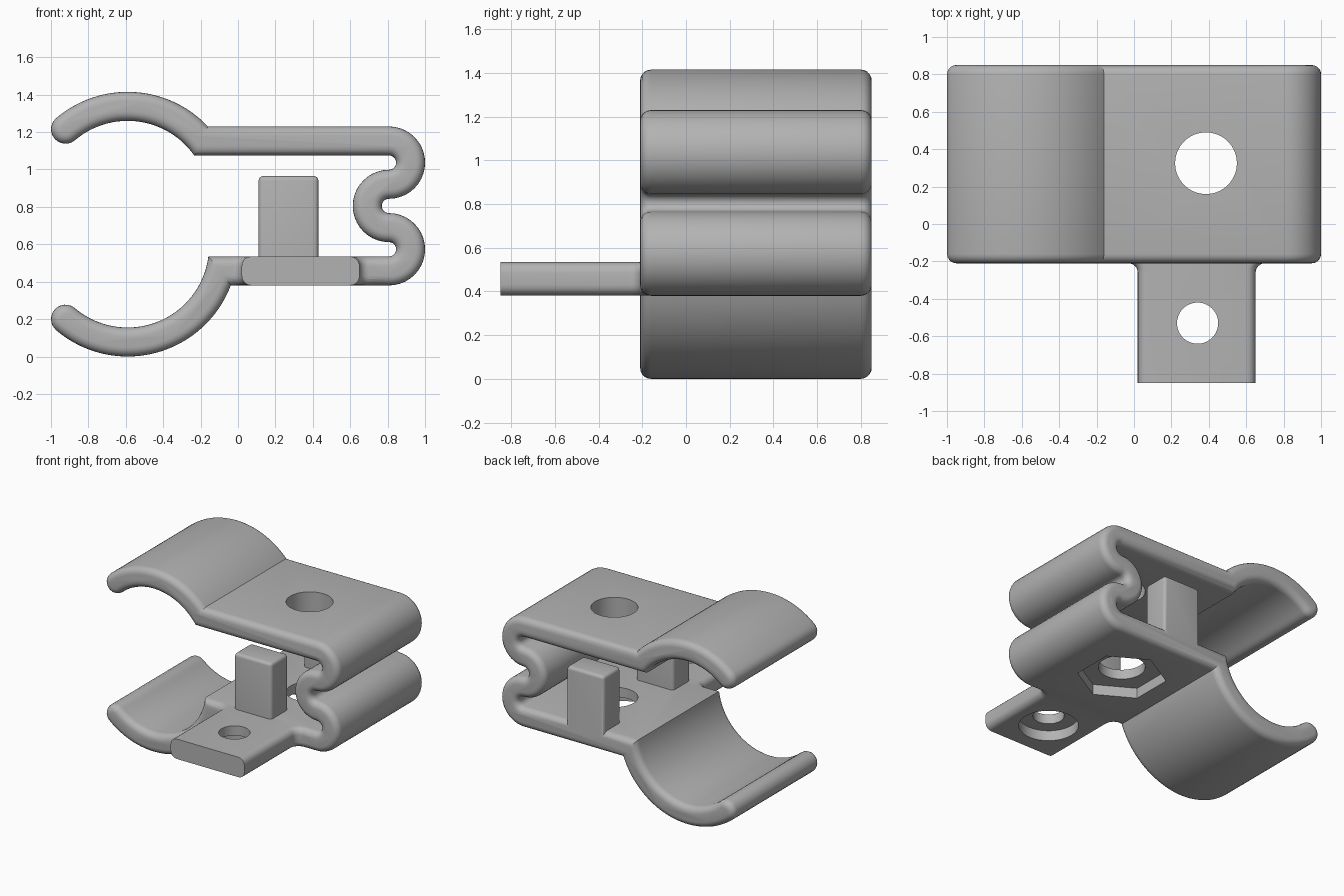
import bpy, bmesh, math

if "Cube" in bpy.data.objects:
    bpy.data.objects.remove(bpy.data.objects["Cube"])

grey = bpy.data.materials.new("plain grey")
grey.diffuse_color = (0.45, 0.45, 0.45, 1)
grey.use_nodes = True
grey.node_tree.nodes["Principled BSDF"].inputs["Base Color"].default_value = grey.diffuse_color

HALF = 0.0775                    # half of the strip thickness
ROUND = 0.05                     # rounding of the strip edges
FRONT, BACK = -0.21, 0.85        # strip extent in y
TOP_Z, LOW_Z = 1.1525, 0.4575    # plate mid heights
JAW_X, JAW_R = -0.59, 0.5125     # jaw arc centre and mid radius
JAW_TOP, JAW_LOW = 0.825, 0.59
BEND_X, BEND_R = 0.807, (TOP_Z - LOW_Z) / 6
TIP = 130.4                      # jaw tip angle in degrees


def arc(cx, cy, r, a0, a1, n):
    """Points on an arc, angles in degrees."""
    return [(cx + r * math.cos(math.radians(a0 + (a1 - a0) * i / n)),
             cy + r * math.sin(math.radians(a0 + (a1 - a0) * i / n))) for i in range(n + 1)]


def loft(name, rings):
    """Solid through matching closed rings of 3D points."""
    bm = bmesh.new()
    vs = [[bm.verts.new(p) for p in ring] for ring in rings]
    n = len(vs[0])
    for a, b in zip(vs, vs[1:]):
        for i in range(n):
            j = (i + 1) % n
            bm.faces.new((a[i], a[j], b[j], b[i]))
    bm.faces.new(vs[0])
    bm.faces.new(vs[-1])
    return finish(name, bm)


def finish(name, bm):
    bmesh.ops.recalc_face_normals(bm, faces=bm.faces)
    me = bpy.data.meshes.new(name)
    bm.to_mesh(me)
    bm.free()
    me.materials.append(grey)
    ob = bpy.data.objects.new(name, me)
    bpy.context.collection.objects.link(ob)
    return ob


def rounded_levels(lo, hi, r, n=5):
    """(position, inset) pairs for a slab with both rims rounded."""
    q = [(r * (1 - math.sin(t)), r * (1 - math.cos(t)))
         for t in (math.pi / 2 * i / n for i in range(n + 1))]
    start = [(lo + a, d) for a, d in reversed(q)]
    return start + [(hi - a, d) for a, d in q]


def strip_outline(d):
    """Side profile of the clip strip, inset by d."""
    h = HALF - d

    def meet(r, dz):             # angle at which a jaw arc meets a plate face
        return math.degrees(math.asin(dz / r))
    ro, ri = JAW_R + h, JAW_R - h
    zs = [TOP_Z - BEND_R * k for k in (1, 3, 5)]
    bo, bi = BEND_R + h, BEND_R - h
    p = arc(JAW_X, JAW_TOP, ro, TIP, meet(ro, TOP_Z + h - JAW_TOP), 32)
    p += arc(BEND_X, zs[0], bo, 90, -90, 20)[:-1]
    p += arc(BEND_X, zs[1], bi, 90, 270, 12)
    p += arc(BEND_X, zs[2], bo, 90, -90, 20)[1:]
    p += arc(JAW_X, JAW_LOW, ro, meet(ro, LOW_Z - h - JAW_LOW), -TIP, 40)
    a = math.radians(-TIP)
    p += arc(JAW_X + JAW_R * math.cos(a), JAW_LOW + JAW_R * math.sin(a), h, -TIP, -TIP - 180, 12)[1:-1]
    p += arc(JAW_X, JAW_LOW, ri, -TIP, meet(ri, LOW_Z + h - JAW_LOW), 40)
    p += arc(BEND_X, zs[2], bi, -90, 90, 12)[:-1]
    p += arc(BEND_X, zs[1], bo, 270, 90, 20)
    p += arc(BEND_X, zs[0], bi, -90, 90, 12)[1:]
    p += arc(JAW_X, JAW_TOP, ri, meet(ri, TOP_Z - h - JAW_TOP), TIP, 32)
    a = math.radians(TIP)
    p += arc(JAW_X + JAW_R * math.cos(a), JAW_TOP + JAW_R * math.sin(a), h, TIP + 180, TIP, 12)[1:-1]
    return p


def tab_outline(d):
    """Top outline of the tab with filleted roots, inset by d."""
    left = arc(-0.03, FRONT - ROUND, ROUND + d, 0, 90, 6)
    right = arc(0.70, FRONT - ROUND, ROUND + d, 90, 180, 6)
    return [(0.02 + d, -0.85)] + left + [(-0.03, -0.1), (0.70, -0.1)] + right + [(0.65 - d, -0.85)]


def peg(name, y0, y1):
    bm = bmesh.new()
    bmesh.ops.create_cube(bm, size=1)
    for v in bm.verts:
        v.co = (0.27 + v.co.x * 0.32, (y0 + y1) / 2 + v.co.y * (y1 - y0), 0.7075 + v.co.z * 0.515)
    edges = [e for e in bm.edges if max(v.co.z for v in e.verts) > 0.9]
    bmesh.ops.bevel(bm, geom=edges, offset=0.025, segments=4, profile=0.5, affect='EDGES')
    return finish(name, bm)


def prism(name, x, y, r, z0, z1, n=64, turn=0):
    ring = arc(x, y, r, turn, turn + 360, n)[:-1]
    return loft(name, [[(px, py, z) for px, py in ring] for z in (z0, z1)])


# bent strip with jaws, plates and the folded spring
clip = loft("spring_clip", [[(x, y, z) for x, z in strip_outline(d)]
                            for y, d in rounded_levels(FRONT, BACK, ROUND)])

# mounting tab and the two stop pegs
adds = [loft("mounting_tab", [[(x, y, z) for x, y in tab_outline(d)]
                              for z, d in rounded_levels(0.3805, 0.5345, ROUND)]),
        peg("front_peg", FRONT + 0.001, 0.0),
        peg("back_peg", 0.64, BACK - 0.001)]

# bolt hole, hexagonal nut pocket, screw hole and its counterbore
cuts = [prism("bolt_hole", 0.385, 0.325, 0.165, 0.2, 1.5),
        prism("nut_pocket", 0.385, 0.325, 0.315, 0.2, 0.46, 6, 30),
        prism("screw_hole", 0.34, -0.53, 0.11, 0.2, 0.7),
        prism("screw_counterbore", 0.34, -0.53, 0.21, 0.2, 0.46)]

bpy.context.view_layer.objects.active = clip
clip.select_set(True)
for ob, op in [(o, 'UNION') for o in adds] + [(o, 'DIFFERENCE') for o in cuts]:
    m = clip.modifiers.new(ob.name, 'BOOLEAN')
    m.object, m.operation, m.solver = ob, op, 'EXACT'
    bpy.ops.object.modifier_apply(modifier=m.name)
    bpy.data.objects.remove(ob)

bpy.ops.object.shade_smooth_by_angle(angle=math.radians(30))
